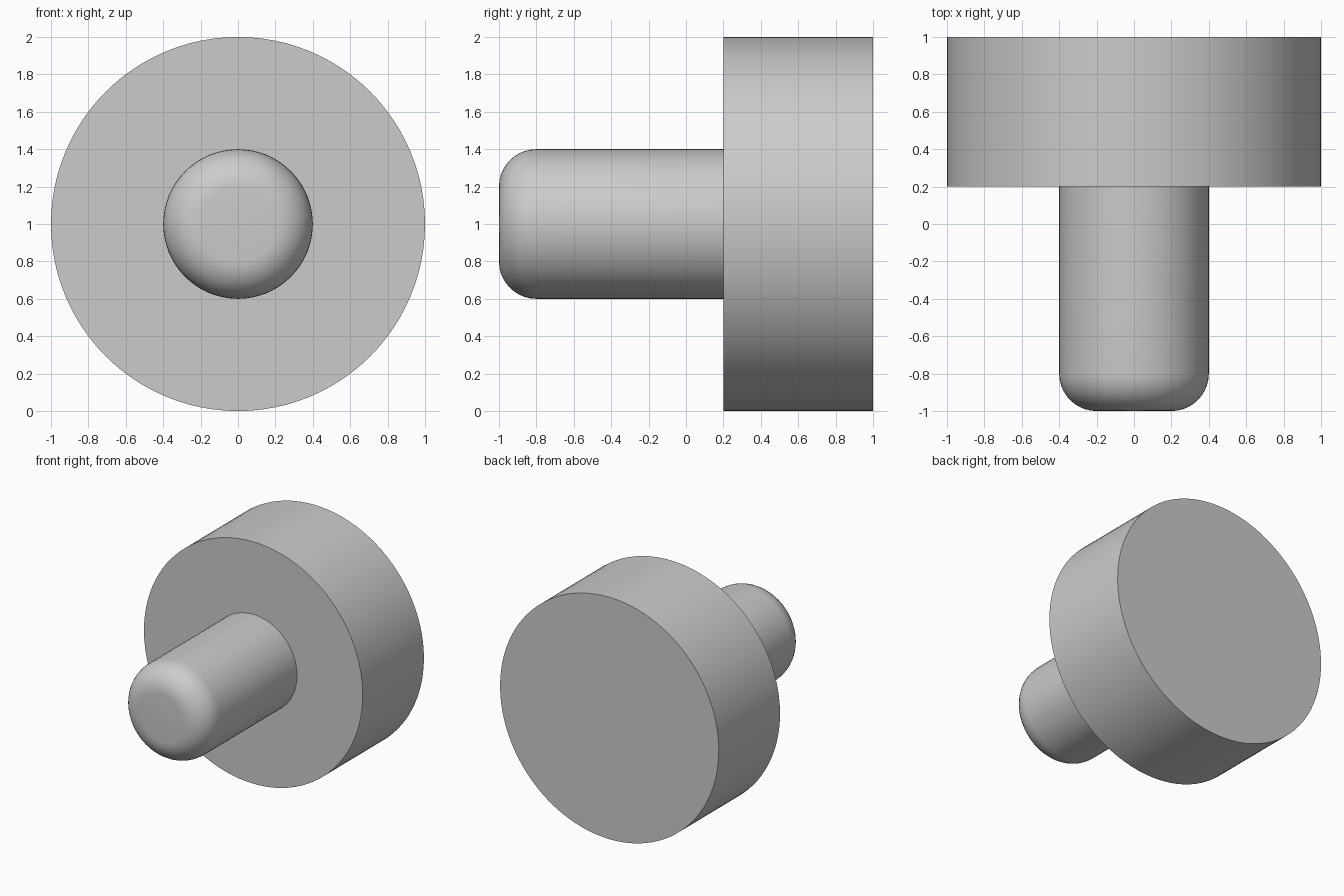
import bpy
import bmesh
import math

cube = bpy.data.objects.get("Cube")
if cube:
    bpy.data.objects.remove(cube, do_unlink=True)

# Single grey material
grey = bpy.data.materials.new("plain grey")
grey.use_nodes = True
color = (0.6, 0.6, 0.6, 1)
grey.diffuse_color = color
grey.node_tree.nodes["Principled BSDF"].inputs["Base Color"].default_value = color


def lathe(name, profile, segments):
    """Turn a profile of (radius, y) points around the horizontal axis."""
    bm = bmesh.new()
    verts = [bm.verts.new((r, y, 1)) for r, y in profile]
    edges = [bm.edges.new(pair) for pair in zip(verts, verts[1:])]
    bmesh.ops.spin(bm, geom=verts + edges, cent=(0, 0, 1), axis=(0, 1, 0),
                   angle=2 * math.pi, steps=segments, use_duplicate=False)
    bmesh.ops.remove_doubles(bm, verts=bm.verts, dist=0.0001)
    bmesh.ops.recalc_face_normals(bm, faces=bm.faces)
    mesh = bpy.data.meshes.new(name)
    bm.to_mesh(mesh)
    bm.free()
    mesh.materials.append(grey)
    obj = bpy.data.objects.new(name, mesh)
    bpy.context.collection.objects.link(obj)
    bpy.ops.object.select_all(action="DESELECT")
    obj.select_set(True)
    bpy.context.view_layer.objects.active = obj
    bpy.ops.object.shade_smooth_by_angle(angle=math.radians(30))


# Broad disc at the back
lathe("disc_head", [(0, 0.2), (1, 0.2), (1, 1), (0, 1)], 96)

# Round-nosed pin seated in the front of the disc
steps = 10
arc = [i * math.pi / 2 / steps for i in range(steps + 1)]
nose = [(0.2 + 0.2 * math.sin(a), -0.8 - 0.2 * math.cos(a)) for a in arc]
lathe("pin_shaft", [(0, -1)] + nose + [(0.4, 0.22), (0, 0.22)], 64)
